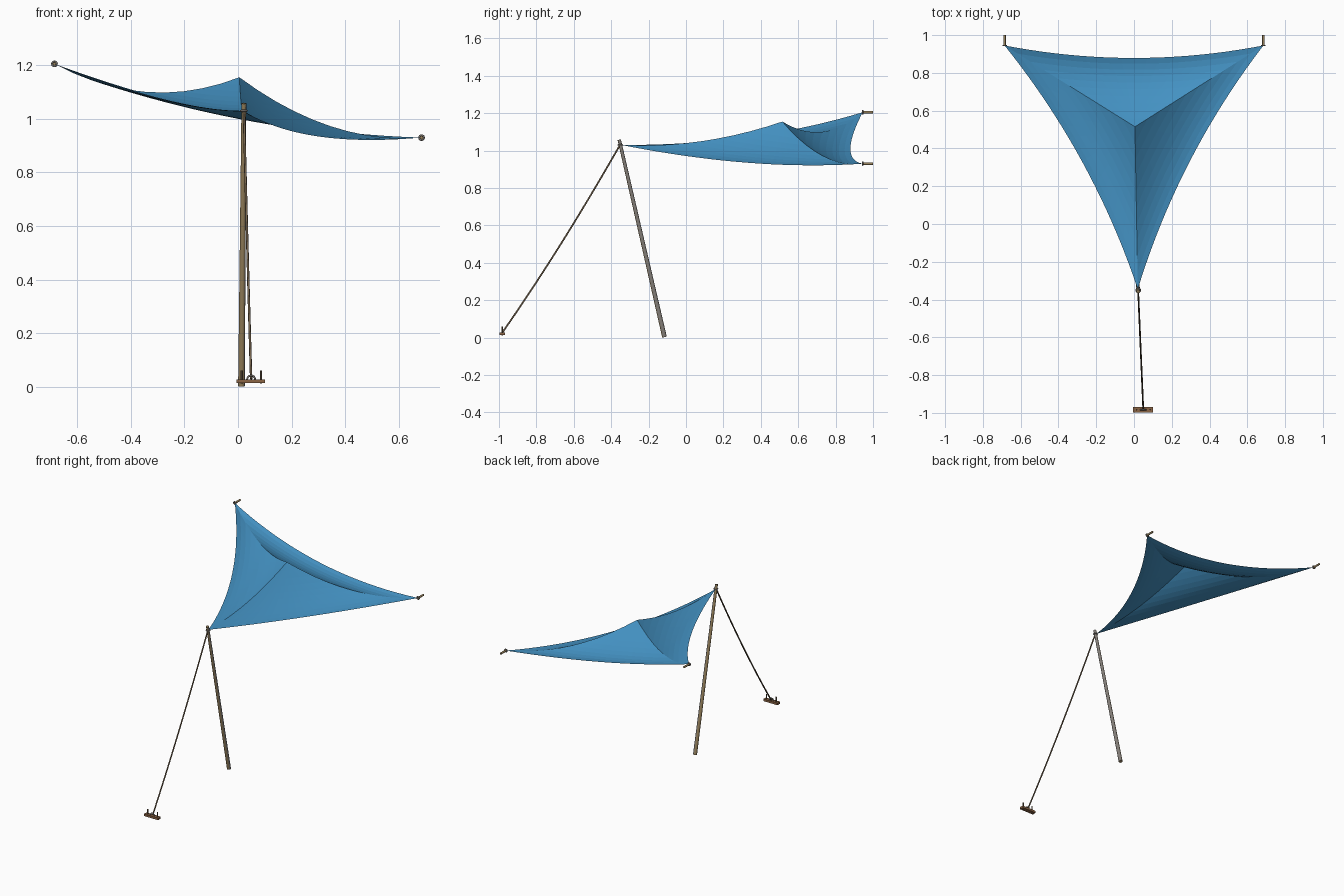
import bpy, bmesh, math
from mathutils import Vector

if "Cube" in bpy.data.objects:
    bpy.data.objects.remove(bpy.data.objects["Cube"])


def material(name, rgb):
    m = bpy.data.materials.new(name)
    m.use_nodes = True
    m.diffuse_color = (*rgb, 1)
    bsdf = m.node_tree.nodes["Principled BSDF"]
    bsdf.inputs["Base Color"].default_value = (*rgb, 1)
    bsdf.inputs["Roughness"].default_value = 0.8
    return m


BLUE = material("sail blue", (0.06, 0.30, 0.57))
TAN = material("weathered tan", (0.32, 0.23, 0.11))
GREY = material("worn grey", (0.23, 0.21, 0.19))
ROPE = material("rope brown", (0.17, 0.12, 0.07))
RUST = material("plate brown", (0.26, 0.13, 0.06))


def finish(name, bm, *mats):
    me = bpy.data.meshes.new(name)
    bm.to_mesh(me)
    bm.free()
    for m in mats:
        me.materials.append(m)
    ob = bpy.data.objects.new(name, me)
    bpy.context.collection.objects.link(ob)
    return ob


def smooth(ob):
    bpy.ops.object.select_all(action="DESELECT")
    ob.select_set(True)
    bpy.context.view_layer.objects.active = ob
    bpy.ops.object.shade_smooth_by_angle(angle=math.radians(40))


def rod(name, a, b, r1, r2, mat, sides=12):
    a, b = Vector(a), Vector(b)
    bm = bmesh.new()
    bmesh.ops.create_cone(bm, cap_ends=True, segments=sides, radius1=r1,
                          radius2=r2, depth=(b - a).length)
    turn = (b - a).to_track_quat("Z", "Y").to_matrix().to_4x4()
    bm.transform(turn)
    bmesh.ops.translate(bm, vec=(a + b) / 2, verts=bm.verts)
    ob = finish(name, bm, mat)
    smooth(ob)
    return ob


def tube(name, points, radius, mat, cyclic=False):
    cu = bpy.data.curves.new(name, "CURVE")
    cu.dimensions = "3D"
    cu.bevel_depth = radius
    cu.bevel_resolution = 2
    cu.use_fill_caps = True
    sp = cu.splines.new("POLY")
    sp.points.add(len(points) - 1)
    for p, co in zip(sp.points, points):
        p.co = (*co, 1)
    sp.use_cyclic_u = cyclic
    cu.materials.append(mat)
    ob = bpy.data.objects.new(name, cu)
    bpy.context.collection.objects.link(ob)
    return ob


def arc(center, r, u, v, sweep, n=16):
    c, u, v = Vector(center), Vector(u), Vector(v)
    return [c + r * (u * math.cos(sweep * i / n) + v * math.sin(sweep * i / n))
            for i in range(n + 1)]


# Sail: three panels stretched between a raised peak and the corners
PEAK = Vector((0.005, 0.515, 1.155))
BACK_RIGHT = Vector((-0.685, 0.945, 1.205))
BACK_LEFT = Vector((0.685, 0.945, 0.93))
FRONT = Vector((0.02, -0.345, 1.03))
ROWS, COLS = 10, 20


def ridge(corner, drop, t):
    p = PEAK.lerp(corner, t)
    p.z -= 4 * t * (1 - t) * drop
    return p


def add_panel(bm, c1, drop1, c2, drop2, sag):
    sag = Vector(sag)
    rows = []
    for i in range(ROWS + 1):
        t = i / ROWS
        a, b = ridge(c1, drop1, t), ridge(c2, drop2, t)
        row = []
        for j in range(COLS + 1):
            s = j / COLS
            row.append(bm.verts.new(a.lerp(b, s) + sag * (t * t * 4 * s * (1 - s))))
        rows.append(row)
    for r0, r1 in zip(rows, rows[1:]):
        for j in range(COLS):
            bm.faces.new((r0[j], r1[j], r1[j + 1], r0[j + 1]))


bm = bmesh.new()
add_panel(bm, BACK_LEFT, 0.07, BACK_RIGHT, 0.08, (0, -0.066, -0.058))
add_panel(bm, BACK_RIGHT, 0.08, FRONT, 0.042, (0.058, 0.03, -0.045))
add_panel(bm, FRONT, 0.042, BACK_LEFT, 0.07, (-0.058, 0.03, -0.045))
bmesh.ops.remove_doubles(bm, verts=bm.verts, dist=0.0005)
bmesh.ops.dissolve_degenerate(bm, edges=bm.edges, dist=0.0001)
bmesh.ops.recalc_face_normals(bm, faces=bm.faces)
if sum(f.normal.z for f in bm.faces) < 0:
    bmesh.ops.reverse_faces(bm, faces=bm.faces)
finish("shade_sail", bm, BLUE)

# Leaning pole, worn grey along one side
pole = rod("leaning_pole", (0.013, -0.115, 0.003), (0.022, -0.357, 1.058),
           0.0125, 0.009, TAN, 16)
pole.data.materials.append(GREY)
for f in pole.data.polygons:
    if f.normal.dot(Vector((0.9, 0.43, 0))) > 0.35:
        f.material_index = 1
tube("pole_collar", arc((0.022, -0.351, 1.03), 0.011, (1, 0, 0), (0, 1, 0),
                        2 * math.pi)[:-1], 0.004, GREY, True)

# Guy line, sagging slightly to the ground anchor
top, foot = Vector((0.022, -0.353, 1.03)), Vector((0.049, -0.98, 0.03))
line = []
for i in range(13):
    t = i / 12
    line.append(top.lerp(foot, t) - Vector((0, 0, 0.1 * t * (1 - t))))
tube("guy_line", line, 0.0045, ROPE)

# Ground anchor: plate, two studs and an eye
bm = bmesh.new()
bmesh.ops.create_cube(bm, size=1)
bmesh.ops.scale(bm, vec=(0.106, 0.028, 0.014), verts=bm.verts)
bmesh.ops.translate(bm, vec=(0.048, -0.983, 0.021), verts=bm.verts)
finish("anchor_plate", bm, RUST)
for side, x in (("right", 0.014), ("left", 0.086)):
    rod("anchor_stud_" + side, (x, -0.983, 0.012), (x, -0.983, 0.06),
        0.004, 0.004, ROPE, 8)
tube("anchor_eye", arc((0.049, -0.983, 0.027), 0.015, (1, 0, 0), (0, 0, 1),
                       math.pi), 0.0035, GREY)

# Wall fixings at the two back corners
for side, c in (("right", BACK_RIGHT), ("left", BACK_LEFT)):
    rod("wall_rod_" + side, c, (c.x, 1.0, c.z), 0.0065, 0.0065, TAN)
    tube("corner_ring_" + side, arc(c, 0.009, (1, 0, 0), (0, 0, 1),
                                    2 * math.pi)[:-1], 0.0035, GREY, True)
